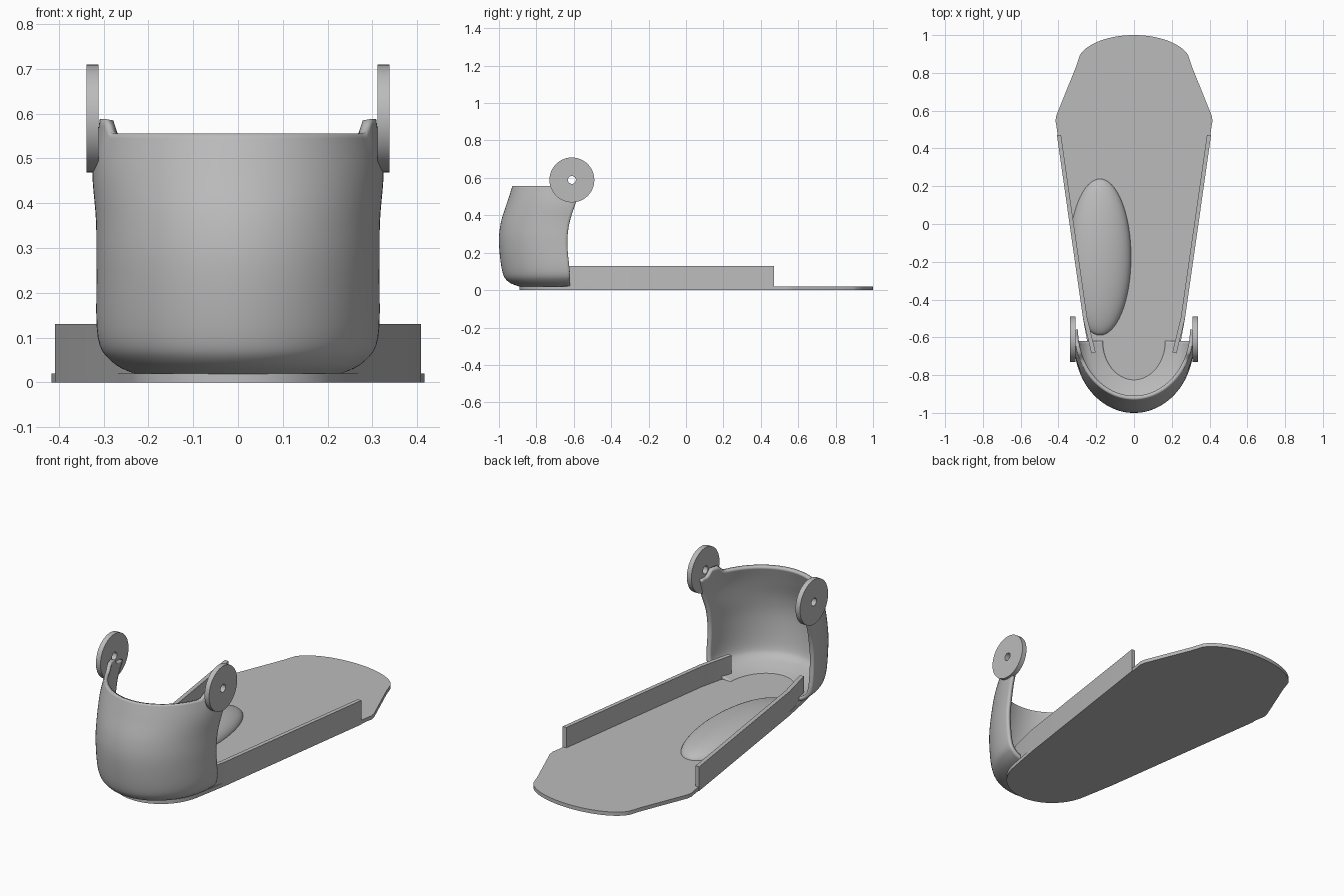
import bpy, bmesh
from math import sin, cos, pi, radians
from mathutils import Vector, Matrix

cube = bpy.data.objects.get("Cube")
if cube:
    bpy.data.objects.remove(cube)

grey = bpy.data.materials.new("plain grey")
grey.use_nodes = True
colour = (0.5, 0.5, 0.5, 1)
grey.diffuse_color = colour
grey.node_tree.nodes["Principled BSDF"].inputs["Base Color"].default_value = colour


def finish(name, bm, smooth=True):
    bmesh.ops.recalc_face_normals(bm, faces=bm.faces)
    mesh = bpy.data.meshes.new(name)
    bm.to_mesh(mesh)
    bm.free()
    obj = bpy.data.objects.new(name, mesh)
    bpy.context.collection.objects.link(obj)
    mesh.materials.append(grey)
    if smooth:
        bpy.ops.object.select_all(action="DESELECT")
        obj.select_set(True)
        bpy.context.view_layer.objects.active = obj
        bpy.ops.object.shade_smooth_by_angle(angle=radians(35))
    return obj


def prism(name, outline, z0, z1):
    bm = bmesh.new()
    face = bm.faces.new([bm.verts.new((x, y, z0)) for x, y in outline])
    ext = bmesh.ops.extrude_face_region(bm, geom=[face])
    verts = [v for v in ext["geom"] if isinstance(v, bmesh.types.BMVert)]
    bmesh.ops.translate(bm, verts=verts, vec=(0, 0, z1 - z0))
    return finish(name, bm)


def interpolate(rows, z):
    # smooth Catmull-Rom lookup through rows sorted by parameter
    n = len(rows)
    i = min(int(z), n - 2)
    t = z - i
    p = [Vector(rows[max(0, min(n - 1, i + k))]) for k in (-1, 0, 1, 2)]
    return 0.5 * (2 * p[1] + (p[2] - p[0]) * t
                  + (2 * p[0] - 5 * p[1] + 4 * p[2] - p[3]) * t ** 2
                  + (3 * p[1] - p[0] - 3 * p[2] + p[3]) * t ** 3)


# Sole plate: rounded toe, straight tapering sides, elliptical heel
toe = [(0.3 * cos(a * pi / 32), 0.85 + 0.15 * sin(a * pi / 32)) for a in range(3, 17)]
heel = [(0.24 * cos(a * pi / 32), -0.64 - 0.25 * sin(a * pi / 32)) for a in range(16, 1, -1)]
side = [(0.27, -0.5), (0.411, 0.52), (0.416, 0.545), (0.411, 0.575), (0.308, 0.83)]
half = heel + side + toe
plate = half + [(-x, y) for x, y in reversed(half[1:-1])]
prism("sole_plate", plate, 0, 0.02)

# Upright walls along both sides of the sole
wall = [(0.408, 0.47), (0.27, -0.5), (0.225, -0.685),
        (0.203, -0.68), (0.248, -0.495), (0.386, 0.47)]
for name, s in (("left_wall", 1), ("right_wall", -1)):
    prism(name, [(s * x, y) for x, y in wall], 0, 0.13)

# Arch pad: low dome, trimmed where it meets the right wall
bm = bmesh.new()
bmesh.ops.create_uvsphere(bm, u_segments=64, v_segments=32, radius=1)
bmesh.ops.transform(bm, verts=bm.verts, matrix=Matrix.Translation((-0.18, -0.175, 0.015))
                    @ Matrix.Diagonal((0.165, 0.415, 0.08, 1)))
along = Vector((-0.138, 0.97, 0))
for point, normal in (((-0.26, -0.5, 0), (-along.y, along.x, 0)), ((0, 0, 0.012), (0, 0, -1))):
    cut = bmesh.ops.bisect_plane(bm, geom=bm.verts[:] + bm.edges[:] + bm.faces[:],
                                 plane_co=point, plane_no=normal, clear_outer=True)
    edges = [e for e in cut["geom_cut"] if isinstance(e, bmesh.types.BMEdge)]
    bmesh.ops.holes_fill(bm, edges=edges)
finish("arch_pad", bm)

# Heel cup: rows of (height, half width, back y, front edge y)
profile = [(0.002, 0.17, -0.83, -0.62), (0.017, 0.225, -0.885, -0.62),
           (0.045, 0.28, -0.95, -0.62), (0.1, 0.313, -0.982, -0.622),
           (0.25, 0.316, -1.0, -0.635), (0.36, 0.317, -0.99, -0.623),
           (0.47, 0.325, -0.956, -0.588), (0.556, 0.316, -0.928, -0.56)]
bm = bmesh.new()
grid = []
steps, cols = 5, 72
for r in range((len(profile) - 1) * steps + 1):
    z, w, back, front = interpolate(profile, r / steps)
    row = []
    for c in range(cols + 1):
        a = pi * c / cols
        y = front - (front - back) * sin(a)
        # small raised tabs on the rim beside the hinge discs
        lift = max(0, min(1, (y + 0.72) / 0.03, (-0.615 - y) / 0.025))
        top = max(0, (z - 0.47) / 0.086)
        row.append(bm.verts.new((w * cos(a), y, z + 0.032 * lift * top)))
    grid.append(row)
for lower, upper in zip(grid, grid[1:]):
    for c in range(cols):
        bm.faces.new((lower[c], lower[c + 1], upper[c + 1], upper[c]))
cup = finish("heel_cup", bm)
# outward normals are needed so the shell thickens inward
if sum(p.normal.y * (p.center.y + 0.65) for p in cup.data.polygons) < 0:
    cup.data.flip_normals()
shell = cup.modifiers.new("shell", "SOLIDIFY")
shell.thickness = 0.02
shell.offset = -1

# Hinge discs with a through hole
for name, s in (("left_hinge_disc", 1), ("right_hinge_disc", -1)):
    bm = bmesh.new()
    n = 48
    rings = []
    for radius, x in ((0.12, 0.311), (0.12, 0.338), (0.021, 0.338), (0.021, 0.311)):
        rings.append([bm.verts.new((s * x, -0.61 + radius * cos(2 * pi * k / n),
                                    0.589 + radius * sin(2 * pi * k / n))) for k in range(n)])
    for i in range(4):
        p, q = rings[i], rings[(i + 1) % 4]
        for k in range(n):
            m = (k + 1) % n
            bm.faces.new((p[k], p[m], q[m], q[k]))
    finish(name, bm)
